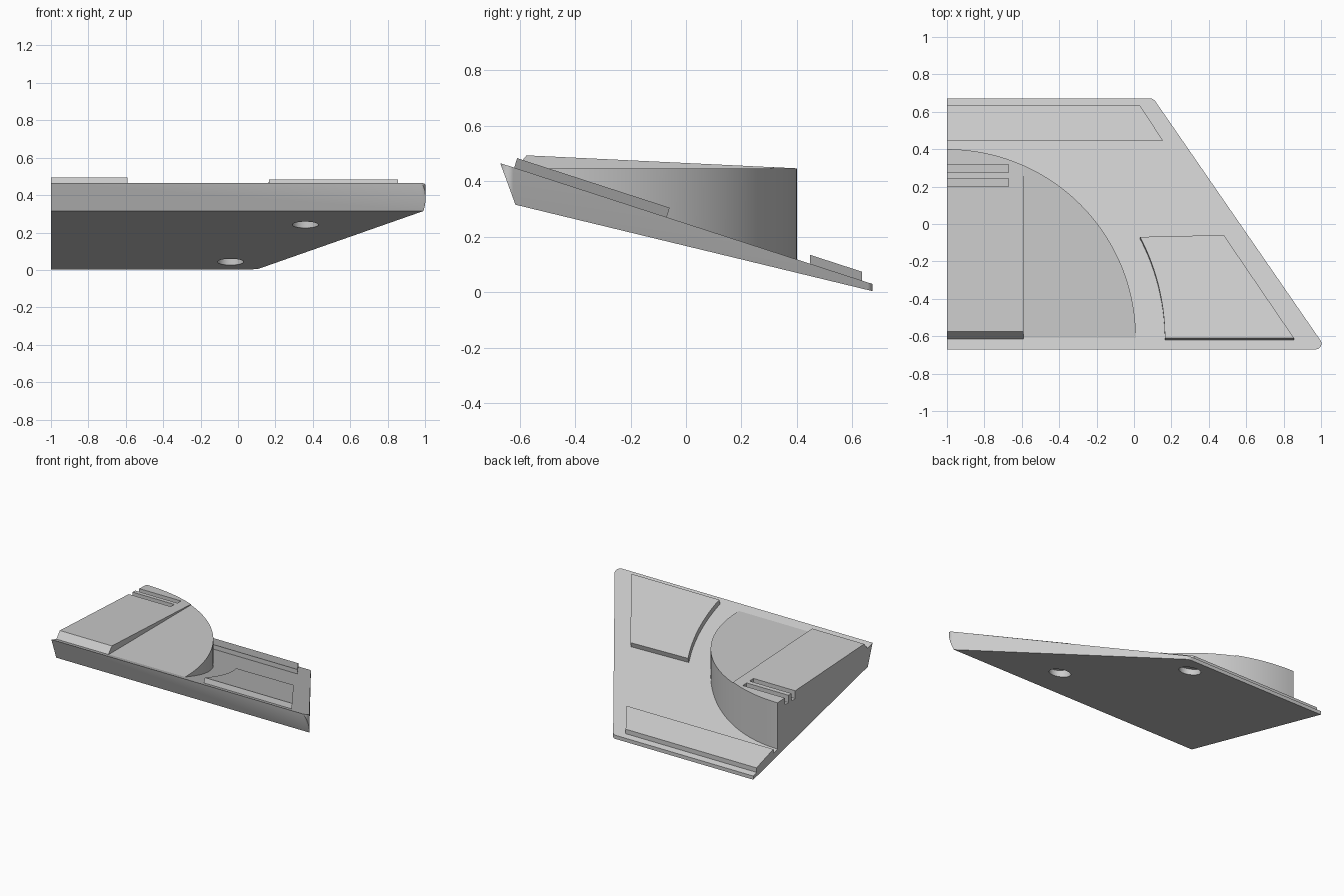
import bpy, bmesh, math
from mathutils import Vector

cube = bpy.data.objects.get("Cube")
if cube:
    bpy.data.objects.remove(cube, do_unlink=True)

grey = bpy.data.materials.new("light_grey")
grey.use_nodes = True
grey.diffuse_color = (0.6, 0.6, 0.6, 1)
grey.node_tree.nodes["Principled BSDF"].inputs["Base Color"].default_value = (0.6, 0.6, 0.6, 1)

CENTRE = Vector((-1, -0.61))   # shared centre of the round parts


def deck(y):
    """Height of the sloping top surface."""
    return 0.465 - 0.3246 * (y + 0.67)


def arc(centre, radius, start, end, steps):
    angles = [math.radians(start + (end - start) * i / steps) for i in range(steps + 1)]
    return [Vector((centre[0] + radius * math.cos(a), centre[1] + radius * math.sin(a))) for a in angles]


def fillet(before, corner, after, radius, steps=8):
    """Rounded corner as a list of points."""
    b, c, a = Vector(before), Vector(corner), Vector(after)
    u, v = (b - c).normalized(), (a - c).normalized()
    half = u.angle(v) / 2
    mid = c + (u + v).normalized() * radius / math.sin(half)
    p, q = c + u * radius / math.tan(half) - mid, c + v * radius / math.tan(half) - mid
    return [mid + p.lerp(q, i / steps).normalized() * radius for i in range(steps + 1)]


def solid(name, outline, bottom, offset, cuts=()):
    """Extrude an outline along an offset, then trim it with (point, outward normal) planes."""
    bm = bmesh.new()
    low = [bm.verts.new((x, y, bottom(y))) for x, y in outline]
    high = [bm.verts.new(v.co + Vector(offset)) for v in low]
    bm.faces.new(low[::-1])
    bm.faces.new(high)
    for i in range(len(low)):
        j = (i + 1) % len(low)
        bm.faces.new((low[i], low[j], high[j], high[i]))
    for point, normal in cuts:
        cut = bmesh.ops.bisect_plane(bm, geom=bm.verts[:] + bm.edges[:] + bm.faces[:], dist=1e-5,
                                     plane_co=point, plane_no=normal, clear_outer=True)
        rim = [e for e in cut["geom_cut"] if isinstance(e, bmesh.types.BMEdge)]
        bmesh.ops.edgeloop_fill(bm, edges=rim)
    bmesh.ops.recalc_face_normals(bm, faces=bm.faces[:])
    mesh = bpy.data.meshes.new(name)
    bm.to_mesh(mesh)
    bm.free()
    mesh.materials.append(grey)
    obj = bpy.data.objects.new(name, mesh)
    bpy.context.collection.objects.link(obj)
    return obj


def select(obj):
    bpy.ops.object.select_all(action='DESELECT')
    obj.select_set(True)
    bpy.context.view_layer.objects.active = obj


def carve(obj, cutters):
    for cutter in cutters:
        cutter.hide_render = True
        mod = obj.modifiers.new("carve", 'BOOLEAN')
        mod.operation, mod.solver, mod.object = 'DIFFERENCE', 'EXACT', cutter
        select(obj)
        bpy.ops.object.modifier_apply(modifier=mod.name)


# Sloping base plate with rounded right corners
fl, fr, br, bl = (-1, -0.67), (1.03, -0.67), (0.103, 0.672), (-1, 0.672)
outline = [Vector(fl)] + fillet(fl, fr, br, 0.03) + fillet(fr, br, bl, 0.04) + [Vector(bl)]
plate = solid("base_plate", outline, lambda y: -0.5, (0, 0, 1.5), [
    ((0, -0.67, deck(-0.67)), (0, 0.3246, 1)),
    ((0, -0.615, 0.315), (0, -0.242, -1)),
    ((0, -0.67, 0.465), (0, -0.15, -0.055))])

# Round recesses in the underside
recesses = [solid("recess_cutter", arc((x, y), 0.07, 0, 351, 39), lambda _, z=z: z - 0.1, (0, 0, 0.16))
            for x, y, z in ((0.36, -0.31, 0.24), (-0.04, 0.51, 0.04))]
carve(plate, recesses)

# Front raised pad with a concave edge around the drum
curve = [p for p in arc(CENTRE, 1.165, 0, 27.6, 24)]
pad = [Vector((p.x, p.y - 0.01)) for p in curve] + [Vector((0.48, -0.07)), Vector((0.855, -0.62))]
front_pad = solid("front_pad", pad, lambda y: deck(y) - 0.002, (0, 0.011, 0.036))

# Rear raised pad
rear_pad = solid("rear_pad", [(-1, 0.447), (0.155, 0.447), (0.03, 0.635), (-1, 0.635)],
                 lambda y: deck(y) - 0.002, (0, 0, 0.034))

# Quarter drum with a level top
quarter = [CENTRE] + arc(CENTRE, 1.01, 0, 90, 64)
drum = solid("quarter_drum", quarter, lambda y: deck(y) - 0.01, (0, 0, 1), [((0, 0, 0.445), (0, 0, 1))])

# Tapered wedge on the drum, with a slanted front
wedge_plan = [Vector((-1, -0.62))] + arc(CENTRE, 1.01, 0, 90, 64)
wedge = solid("top_wedge", wedge_plan, lambda y: 0.445, (0, 0, 0.2), [
    ((-0.59, 0, 0), (1, 0, 0)),
    ((0, -0.575, 0.493), (0, 0.048, 1)),
    ((0, -0.575, 0.493), (0, -1, 0.85))])

# Two slots across the drum and wedge
slots = [solid("slot_cutter", [(-1.1, y), (-0.67, y), (-0.67, y + 0.043), (-1.1, y + 0.043)],
               lambda _: 0.4, (0, 0, 0.2)) for y in (0.2, 0.275)]
for part in (drum, wedge):
    carve(part, slots)

for cutter in recesses + slots:
    bpy.data.objects.remove(cutter, do_unlink=True)

for part in (plate, front_pad, rear_pad, drum, wedge):
    select(part)
    bpy.ops.object.shade_smooth_by_angle(angle=math.radians(30))
